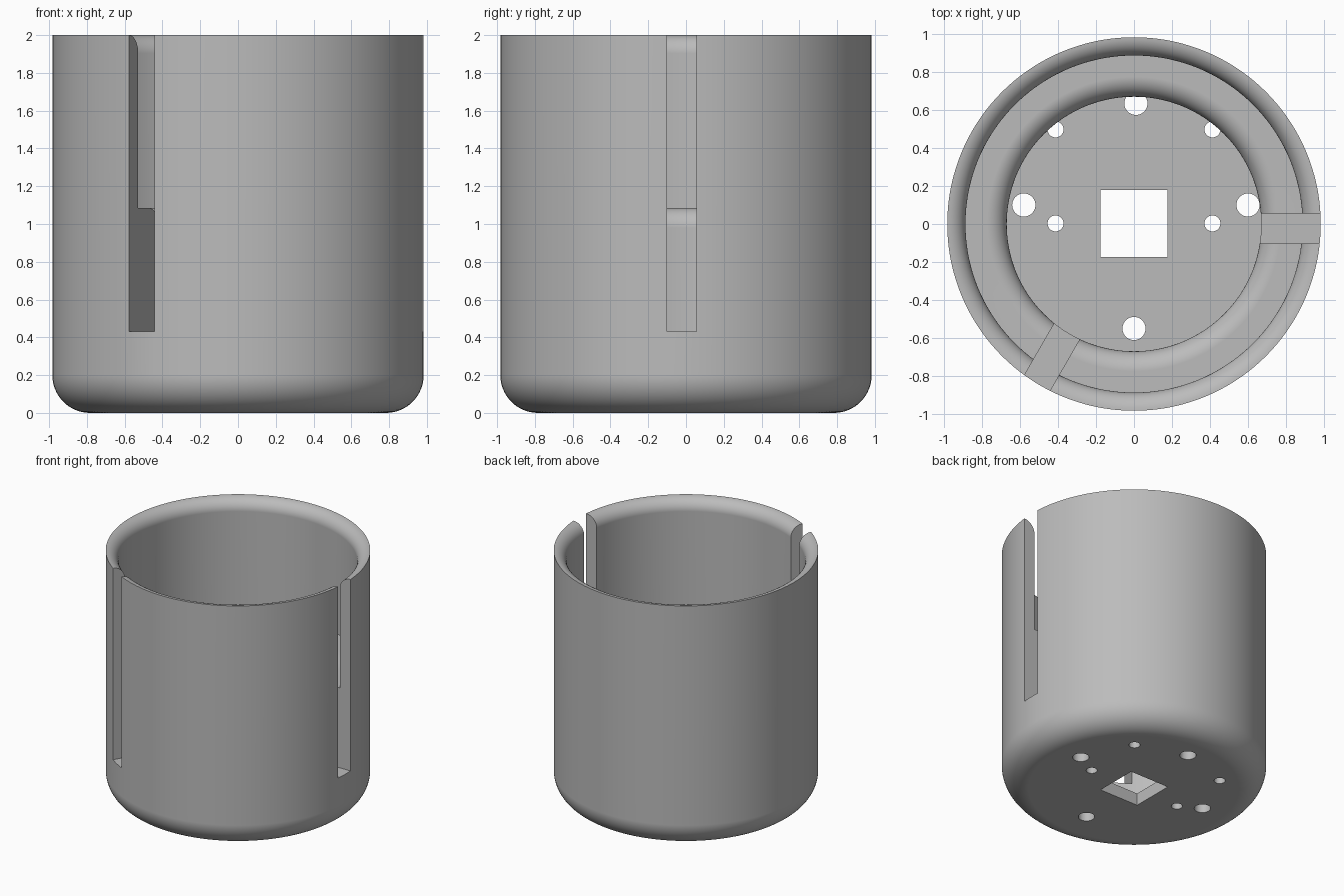
import bpy
import bmesh
from math import sin, cos, pi, radians
from mathutils import Matrix, Vector

if "Cube" in bpy.data.objects:
    bpy.data.objects.remove(bpy.data.objects["Cube"], do_unlink=True)

grey = bpy.data.materials.new("plain grey")
grey.use_nodes = True
colour = (0.5, 0.5, 0.5, 1)
grey.diffuse_color = colour
grey.node_tree.nodes["Principled BSDF"].inputs["Base Color"].default_value = colour

R_OUT, R_MOUTH, R_BORE = 0.983, 0.887, 0.67
TOP, LEDGE, FLOOR, FOOT = 2.0, 1.085, 0.1, 0.2
SLOT_BOTTOM, SLOT_WIDTH, SLOT_SHIFT = 0.43, 0.157, -0.023


def arc(r, z, radius, start, end, steps=10):
    """Points of a fillet in the radius-height plane."""
    angles = [radians(start + (end - start) * i / steps) for i in range(steps + 1)]
    return [(r + radius * cos(a), z + radius * sin(a)) for a in angles]


def new_object(name, bm):
    bmesh.ops.recalc_face_normals(bm, faces=bm.faces)
    mesh = bpy.data.meshes.new(name)
    bm.to_mesh(mesh)
    bm.free()
    obj = bpy.data.objects.new(name, mesh)
    bpy.context.collection.objects.link(obj)
    return obj


def revolve(name, profile, steps=144):
    bm = bmesh.new()
    verts = [bm.verts.new((r, 0, z)) for r, z in profile]
    edges = [bm.edges.new(pair) for pair in zip(verts, verts[1:])]
    bmesh.ops.spin(bm, geom=verts + edges, axis=(0, 0, 1), cent=(0, 0, 0),
                   angle=2 * pi, steps=steps, use_merge=True)
    bmesh.ops.remove_doubles(bm, verts=bm.verts, dist=1e-5)
    return new_object(name, bm)


def add_box(bm, centre, size, turn=0):
    bmesh.ops.create_cube(bm, size=1, matrix=Matrix.Rotation(turn, 4, "Z")
                          @ Matrix.Translation(centre)
                          @ Matrix.Diagonal((*size, 1)))


def add_drill(bm, x, y, radius):
    bmesh.ops.create_cone(bm, cap_ends=True, segments=40, radius1=radius, radius2=radius,
                          depth=0.4, matrix=Matrix.Translation((x, y, 0)))


# Cup body: rounded foot, rounded rim, stepped bore with a rounded ledge
rim = R_OUT - R_MOUTH
lip = 0.105
profile = [(0, 0)]
profile += arc(R_OUT - FOOT, FOOT, FOOT, -90, 0, 16)
profile += arc(R_OUT, TOP - rim, rim, 90, 180)
profile += [(R_MOUTH, LEDGE)]
profile += arc(R_BORE + lip, LEDGE - lip, lip, 90, 180)
profile += [(R_BORE, FLOOR), (0, FLOOR)]
cup = revolve("cup_body", profile)
cup.data.materials.append(grey)

# Cutters: two wall slots, the square shaft opening and the floor holes
cut = bmesh.new()
for degrees in (0, -120):
    add_box(cut, Vector((0.85, SLOT_SHIFT, (SLOT_BOTTOM + 2.4) / 2)),
            (0.7, SLOT_WIDTH, 2.4 - SLOT_BOTTOM), radians(degrees))
add_box(cut, Vector((0, 0.002, 0)), (0.354, 0.354, 0.4))
for x, y in ((0.01, 0.635), (-0.58, 0.1), (0.6, 0.1), (0, -0.55)):
    add_drill(cut, x, y, 0.061)
for x in (-0.413, 0.413):
    for y in (0.003, 0.498):
        add_drill(cut, x, y, 0.042)
cutter = new_object("opening_cutter", cut)
cutter.hide_render = True

bpy.ops.object.select_all(action="DESELECT")
bpy.context.view_layer.objects.active = cup
cup.select_set(True)
boolean = cup.modifiers.new("openings", "BOOLEAN")
boolean.operation = "DIFFERENCE"
boolean.solver = "EXACT"
boolean.use_self = True
boolean.object = cutter
bpy.ops.object.modifier_apply(modifier=boolean.name)
bpy.data.objects.remove(cutter, do_unlink=True)

# Smooth round walls, crisp cut edges
bpy.ops.object.shade_smooth_by_angle(angle=radians(30))
weighted = cup.modifiers.new("even shading", "WEIGHTED_NORMAL")
weighted.keep_sharp = True
